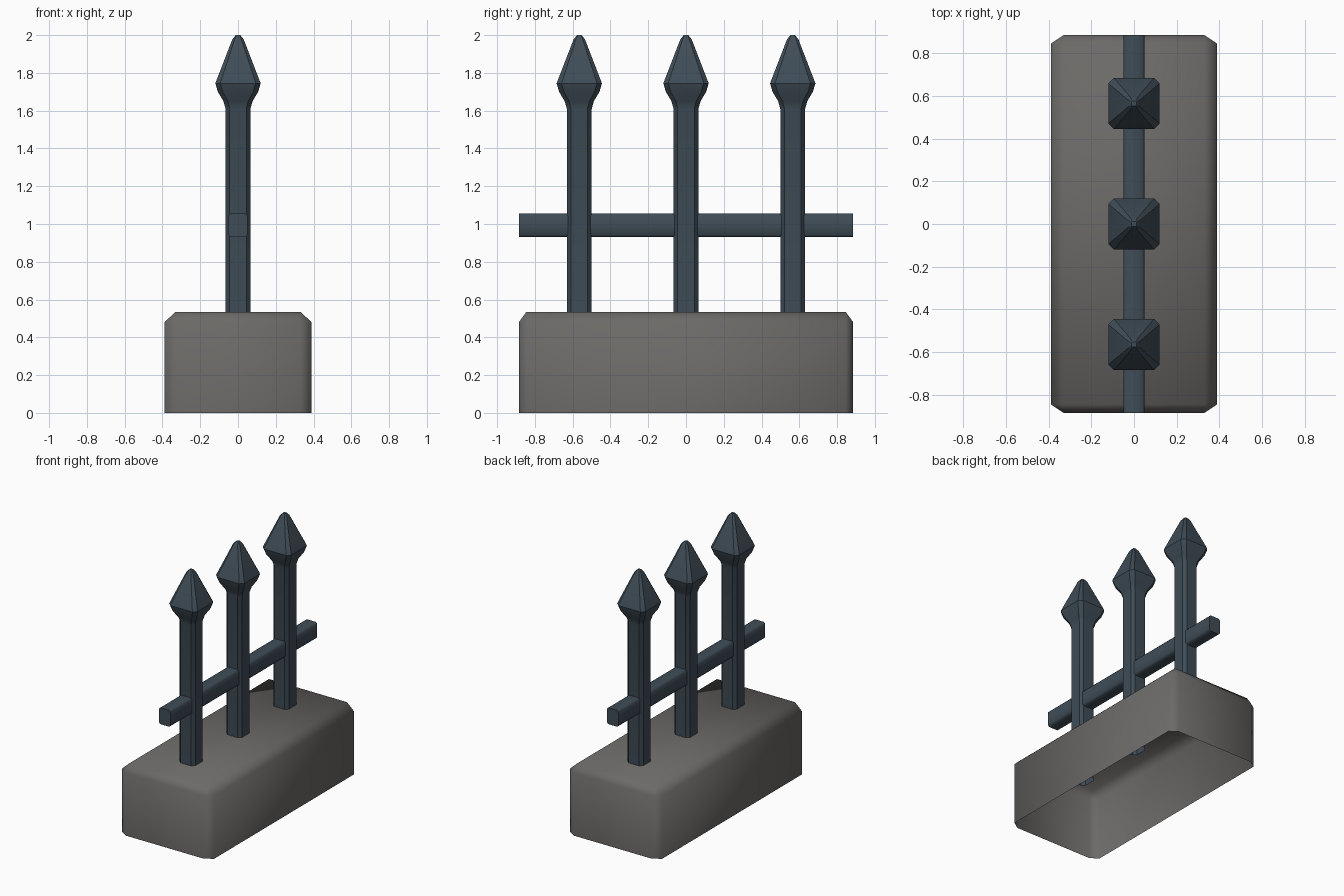
import bpy, bmesh, math
from mathutils import Matrix

if "Cube" in bpy.data.objects:
    bpy.data.objects.remove(bpy.data.objects["Cube"])


def material(name, rgb):
    m = bpy.data.materials.new(name)
    m.diffuse_color = (*rgb, 1)
    m.use_nodes = True
    m.node_tree.nodes["Principled BSDF"].inputs["Base Color"].default_value = m.diffuse_color
    return m


stone = material("grey_stone", (0.150, 0.144, 0.136))
iron = material("dark_iron", (0.050, 0.073, 0.094))


def ring(hx, hy, cx, cy):
    """Rectangle with cut corners, counter-clockwise."""
    return [(hx, -hy + cy), (hx, hy - cy), (hx - cx, hy), (-hx + cx, hy),
            (-hx, hy - cy), (-hx, -hy + cy), (-hx + cx, -hy), (hx - cx, -hy)]


def loft(name, rings, mat, angle, cap_bottom=False, matrix=Matrix()):
    """Skin rings of (z, hx, hy, cx, cy); the last ring is capped."""
    bm = bmesh.new()
    loops = [[bm.verts.new((x, y, z)) for x, y in ring(*r)] for z, *r in rings]
    for a, b in zip(loops, loops[1:]):
        for i in range(8):
            j = (i + 1) % 8
            bm.faces.new((a[i], a[j], b[j], b[i]))
    bm.faces.new(loops[-1])
    if cap_bottom:
        bm.faces.new(loops[0][::-1])
    bmesh.ops.remove_doubles(bm, verts=bm.verts, dist=0.0005)
    bm.transform(matrix)
    me = bpy.data.meshes.new(name)
    bm.to_mesh(me)
    bm.free()
    me.materials.append(mat)
    ob = bpy.data.objects.new(name, me)
    bpy.context.collection.objects.link(ob)
    bpy.ops.object.select_all(action='DESELECT')
    ob.select_set(True)
    bpy.context.view_layer.objects.active = ob
    bpy.ops.object.shade_smooth_by_angle(angle=math.radians(angle))
    return ob


# Stone plinth, hollow and open underneath, chamfered top and corners
loft("stone_base", [(0, 0.39, 0.885, 0.06, 0.04),
                    (0.48, 0.39, 0.885, 0.06, 0.04),
                    (0.535, 0.33, 0.845, 0, 0)], stone, 65)

# Iron posts with flared spear heads: (height, half width, corner cut)
profile = [(0.37, 0.066, 0.022), (1.61, 0.066, 0.022), (1.65, 0.077, 0.023),
           (1.70, 0.107, 0.026), (1.745, 0.12, 0.026), (1.978, 0.03, 0.012),
           (2.0, 0.012, 0.004)]
for n, y in enumerate((-0.565, 0, 0.565), 1):
    loft(f"fence_post_{n}", [(z, r, r, c, c) for z, r, c in profile], iron, 30,
         matrix=Matrix.Translation((0, y, 0)))

# Horizontal rail through the posts
section = (0.05, 0.0625, 0.012, 0.012)
loft("rail", [(-0.885, *section), (0.885, *section)], iron, 60, cap_bottom=True,
     matrix=Matrix.Translation((0, 0, 0.9925)) @ Matrix.Rotation(math.radians(-90), 4, 'X'))
